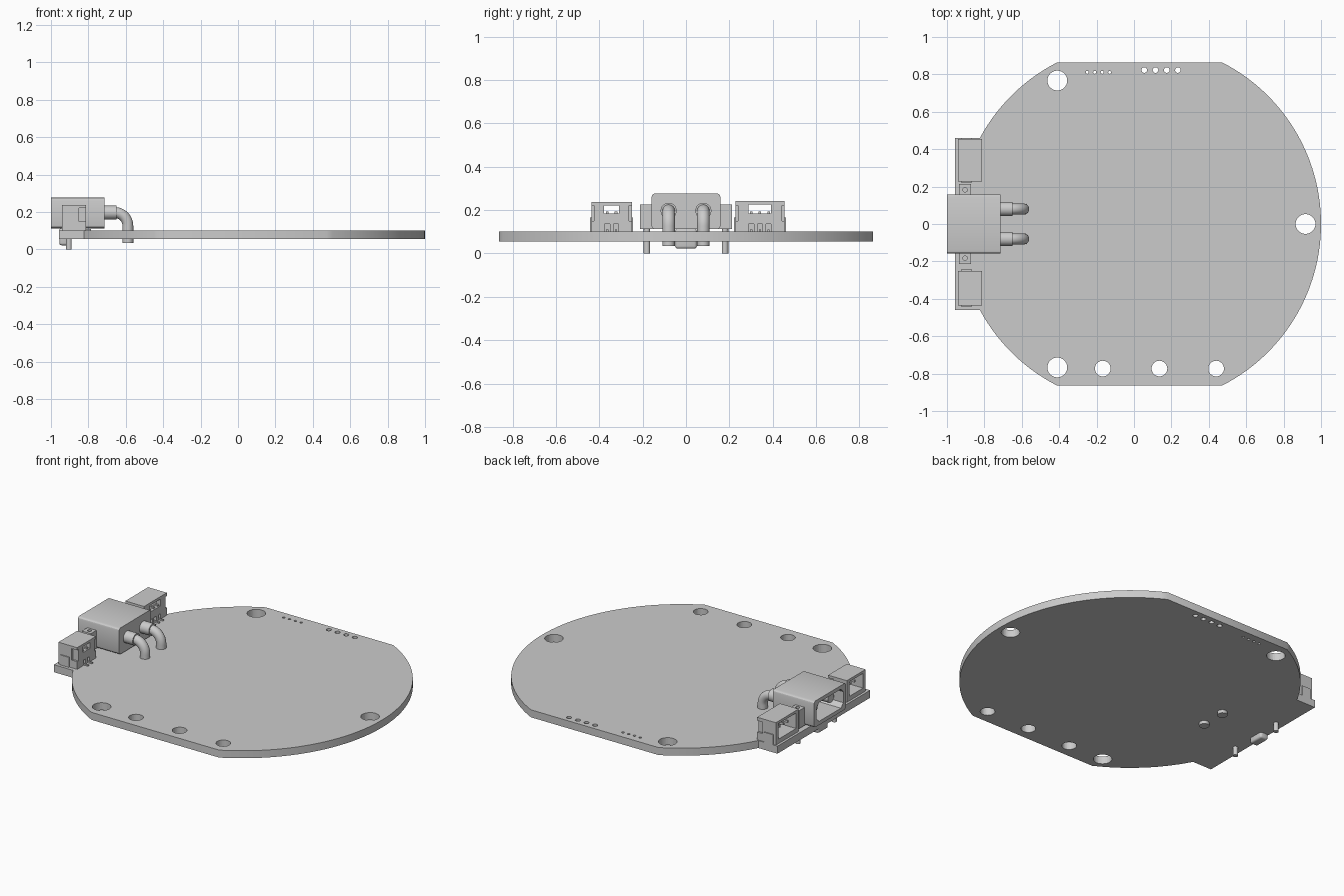
import bpy, bmesh, math
from mathutils import Vector, Matrix

if "Cube" in bpy.data.objects:
    bpy.data.objects.remove(bpy.data.objects["Cube"])


def finish(name, bm, smooth=True):
    bmesh.ops.recalc_face_normals(bm, faces=bm.faces)
    me = bpy.data.meshes.new(name)
    bm.to_mesh(me)
    bm.free()
    ob = bpy.data.objects.new(name, me)
    bpy.context.collection.objects.link(ob)
    if smooth:
        bpy.ops.object.select_all(action='DESELECT')
        ob.select_set(True)
        bpy.context.view_layer.objects.active = ob
        bpy.ops.object.shade_smooth_by_angle(angle=math.radians(30))
    return ob


def add_box(bm, x, y, z):
    size = Vector((x[1] - x[0], y[1] - y[0], z[1] - z[0]))
    mid = Vector((x[0] + x[1], y[0] + y[1], z[0] + z[1])) / 2
    m = Matrix.Translation(mid) @ Matrix.Diagonal(size.to_4d())
    return bmesh.ops.create_cube(bm, size=1, matrix=m)['verts']


def add_cyl(bm, a, b, r, n=32):
    a, b = Vector(a), Vector(b)
    rot = (b - a).to_track_quat('Z', 'Y').to_matrix().to_4x4()
    bmesh.ops.create_cone(bm, cap_ends=True, segments=n, radius1=r, radius2=r,
                          depth=(b - a).length, matrix=Matrix.Translation((a + b) / 2) @ rot)


def box(name, x, y, z, bevel=0, axis=None):
    bm = bmesh.new()
    add_box(bm, x, y, z)
    if bevel:
        edges = [e for e in bm.edges if axis is None or
                 abs((e.verts[0].co - e.verts[1].co).normalized()[axis]) > .9]
        bmesh.ops.bevel(bm, geom=edges, offset=bevel, segments=3, profile=.5, affect='EDGES')
    return finish(name, bm)


def cut(ob, bm):
    tool = finish("cutter", bm, False)
    tool.hide_render = True
    mod = ob.modifiers.new("cut", 'BOOLEAN')
    mod.operation, mod.solver, mod.object = 'DIFFERENCE', 'EXACT', tool
    bpy.ops.object.select_all(action='DESELECT')
    ob.select_set(True)
    bpy.context.view_layer.objects.active = ob
    bpy.ops.object.modifier_apply(modifier="cut")
    bpy.data.objects.remove(tool)


# Circuit board: disc with two flats and a connector tab
CX, R, FLAT, TAB = 0.03, 0.97, 0.863, 0.46
a_flat, a_tab = math.asin(FLAT / R), math.pi - math.asin(TAB / R)


def arc(a0, a1, n):
    return [(CX + R * math.cos(a0 + (a1 - a0) * i / n),
             R * math.sin(a0 + (a1 - a0) * i / n)) for i in range(n + 1)]


upper = arc(math.pi - a_flat, a_tab, 14)
outline = arc(-a_flat, a_flat, 56) + upper + [(-0.957, TAB), (-0.957, -TAB)]
outline += [(x, -y) for x, y in reversed(upper)]
bm = bmesh.new()
face = bm.faces.new([bm.verts.new((x, y, 0.055)) for x, y in outline])
ext = bmesh.ops.extrude_face_region(bm, geom=[face])['geom']
bmesh.ops.translate(bm, vec=(0, 0, 0.047),
                    verts=[v for v in ext if isinstance(v, bmesh.types.BMVert)])
board = finish("circuit_board", bm)

# Mounting holes, cable holes and solder holes
holes = [(-0.41, 0.767, .053), (-0.41, -0.767, .053), (0.917, 0, .053)]
holes += [(x, -0.773, .042) for x in (-0.167, 0.136, 0.439)]
holes += [(0.055 + 0.06 * i, 0.823, .015) for i in range(4)]
holes += [(-0.25 + 0.04 * i, 0.811, .008) for i in range(4)]
bm = bmesh.new()
for x, y, r in holes:
    add_cyl(bm, (x, y, 0), (x, y, 0.2), r)
cut(board, bm)

# Power connector housing, open towards the tab edge
housing = box("power_housing", (-1, -0.715), (-0.159, 0.159), (0.112, 0.277), 0.017, 0)
bm = bmesh.new()
verts = add_box(bm, (-1.05, -0.78), (-0.133, 0.133), (0.135, 0.254))
edges = [e for e in bm.edges if abs(e.verts[0].co.x - e.verts[1].co.x) > .1]
bmesh.ops.bevel(bm, geom=edges, offset=0.025, segments=1, affect='EDGES')
cut(housing, bm)

# Locating key under the housing
box("locating_key", (-0.955, -0.9), (-0.05, 0.05), (0.022, 0.115), 0.012)

TUBE_Z, BEND_X, BEND_R = 0.197, -0.589, 0.07
for side, s in (("right", -1), ("left", 1)):
    # Mounting ear with screw recess and board peg
    ear = box(f"{side}_ear", (-0.935, -0.872), sorted((s * 0.15, s * 0.213)), (0.112, 0.225))
    bm = bmesh.new()
    add_cyl(bm, (-0.903, s * 0.183, 0.21), (-0.903, s * 0.183, 0.3), 0.012, 20)
    cut(ear, bm)
    bm = bmesh.new()
    add_cyl(bm, (-0.904, s * 0.18, 0), (-0.904, s * 0.18, 0.12), 0.015, 20)
    finish(f"{side}_board_peg", bm)

    # Contact pin inside the housing and collar behind it
    y = s * 0.08
    bm = bmesh.new()
    add_cyl(bm, (-0.95, y, TUBE_Z), (-0.77, y, TUBE_Z), 0.03)
    finish(f"{side}_contact_pin", bm)
    bm = bmesh.new()
    add_cyl(bm, (-0.73, y, TUBE_Z), (-0.65, y, TUBE_Z), 0.037)
    finish(f"{side}_collar", bm)

    # Bent terminal running down through the board
    path = [(-0.7, TUBE_Z, 0)]
    for i in range(13):
        t = math.pi / 2 * i / 12
        path.append((BEND_X - BEND_R + BEND_R * math.sin(t),
                     TUBE_Z - BEND_R + BEND_R * math.cos(t), t))
    path.append((BEND_X, 0.035, math.pi / 2))
    bm = bmesh.new()
    rings = []
    for px, pz, t in path:
        ring = []
        for k in range(24):
            a = 2 * math.pi * k / 24
            u = 0.029 * math.cos(a)
            ring.append(bm.verts.new((px + u * math.sin(t), y + 0.029 * math.sin(a),
                                      pz + u * math.cos(t))))
        rings.append(ring)
    for r0, r1 in zip(rings, rings[1:]):
        for k in range(24):
            bm.faces.new((r0[k], r0[k - 1], r1[k - 1], r1[k]))
    bm.faces.new(rings[0])
    bm.faces.new(rings[-1])
    finish(f"{side}_bent_terminal", bm)

# Signal connectors on both sides of the power connector
for label, yc, half, top, win, pins in (("three_pin", 0.341, 0.113, 0.243, 0.052, 3),
                                        ("two_pin", -0.343, 0.093, 0.238, 0.034, 2)):
    shell = box(f"{label}_shell", (-0.942, -0.812), (yc - half, yc + half), (0.1, top))
    bm = bmesh.new()
    add_box(bm, (-1, -0.84), (yc - half + 0.025, yc + half - 0.025), (0.13, top - 0.016))
    cut(shell, bm)
    bm = bmesh.new()
    add_box(bm, (-0.86, -0.78), (yc - win, yc + win), (0.185, top - 0.016))
    for s in (-1, 1):
        e = yc + s * half
        add_box(bm, (-0.85, -0.78), sorted((e - s * 0.012, e + s * 0.05)), (0.15, 0.222))
    for i in range(pins):
        y = yc + 0.04 * (i - (pins - 1) / 2)
        add_box(bm, (-0.83, -0.78), (y - 0.012, y + 0.012), (0.08, 0.135))
    cut(shell, bm)

    # Side solder tabs
    bm = bmesh.new()
    for s in (-1, 1):
        e = yc + s * half
        add_box(bm, (-0.925, -0.865), sorted((e - s * 0.005, e + s * 0.006)), (0.1, 0.165))
    finish(f"{label}_solder_tabs", bm, False)

    # Contact pins and their solder feet
    bm = bmesh.new()
    for i in range(pins):
        y = yc + 0.04 * (i - (pins - 1) / 2)
        add_box(bm, (-0.92, -0.82), (y - 0.006, y + 0.006), (0.18, 0.193))
        add_box(bm, (-0.84, -0.785), (y - 0.005, y + 0.005), (0.1, 0.11))
    finish(f"{label}_contacts", bm, False)
